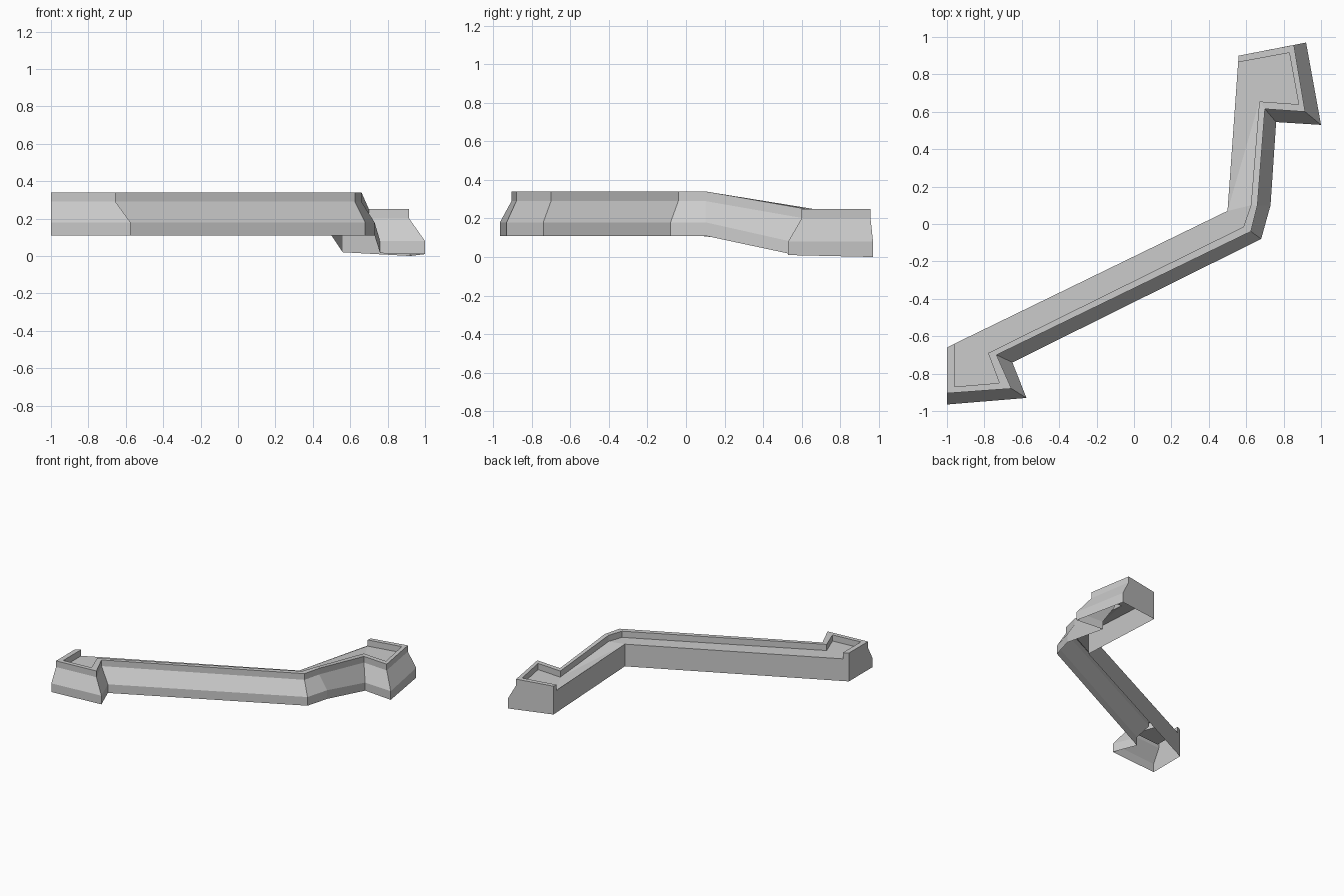
import bpy
import bmesh

cube = bpy.data.objects.get("Cube")
if cube:
    bpy.data.objects.remove(cube, do_unlink=True)

stone = bpy.data.materials.new("grey_stone")
stone.use_nodes = True
GREY = (0.6, 0.6, 0.6, 1)
stone.diffuse_color = GREY
stone.node_tree.nodes["Principled BSDF"].inputs["Base Color"].default_value = GREY

# Plan stations along the outside: foot, top outer edge, parapet inner edge
STATIONS = [
    ((-1, -.66), (-1, -.66), (-.96, -.64)),
    ((-1, -.965), (-1, -.905), (-.96, -.87)),
    ((-.575, -.93), (-.655, -.88), (-.72, -.85)),
    ((-.65, -.74), (-.735, -.70), (-.78, -.69)),
    ((.68, -.08), (.625, -.04), (.585, -.015)),
    ((.73, .1), (.66, .1), (.625, .1)),
    ((.76, .545), (.70, .615), (.67, .655)),
    ((1, .53), (.915, .60), (.88, .64)),
    ((.92, .97), (.855, .957), (.83, .915)),
    ((.56, .9), (.56, .9), (.557, .865)),
]
FOOT, OUTER, INNER = range(3)
HIGH = {"ground": .11, "plinth": .18, "floor": .29, "top": .34}
LOW = {"ground": .01, "plinth": .08, "floor": .20, "top": .25}
GROUND_LOW = {6: .015, 7: .01, 8: 0, 9: .02}


def rail(column, level):
    """Line of points along the wall at one plan edge and one height level."""
    points = []
    for i, station in enumerate(STATIONS):
        z = HIGH[level] if i < 6 else LOW[level]
        if level == "ground":
            z = GROUND_LOW.get(i, z)
        points.append((*station[column], z))
    return points


def build(name, faces):
    """Make a flat-shaded object from faces given as lists of points."""
    bm = bmesh.new()
    for face in faces:
        bm.faces.new([bm.verts.new(p) for p in face])
    bmesh.ops.remove_doubles(bm, verts=bm.verts, dist=0.0001)
    mesh = bpy.data.meshes.new(name)
    bm.to_mesh(mesh)
    bm.free()
    mesh.materials.append(stone)
    obj = bpy.data.objects.new(name, mesh)
    bpy.context.collection.objects.link(obj)
    return obj


def strip(lower, upper):
    """Quads between two lines of points."""
    return [(lower[i], lower[i + 1], upper[i + 1], upper[i])
            for i in range(len(lower) - 1)]


foot = rail(FOOT, "ground")
plinth = rail(FOOT, "plinth")
sill = rail(OUTER, "floor")
crest = rail(OUTER, "top")
lip = rail(INNER, "top")
floor = rail(INNER, "floor")
bend_foot = (.5, .07, HIGH["ground"])
bend = (.5, .07, HIGH["floor"])

# Upright base and sloping face of the outer wall
build("wall_base", strip(foot, plinth))
build("wall_slope", strip(plinth, sill))

# Parapet: outside, top, inside and the two end caps
caps = [(sill[0], crest[0], lip[0], floor[0]),
        (floor[-1], lip[-1], crest[-1], sill[-1])]
build("parapet", strip(sill, crest) + strip(crest, lip) + strip(lip, floor) + caps)

# Walkway: near platform, straight run, bend, ramp and far platform
build("walkway", [floor[:4],
                  (floor[0], floor[3], floor[4], bend),
                  (bend, floor[4], floor[5]),
                  (bend, floor[5], floor[6]),
                  (bend, floor[6], floor[9]),
                  floor[6:]])

# Plain wall behind the walkway; the underside stays open
build("back_wall", strip([foot[-1], bend_foot, foot[0]],
                         [sill[-1], bend, sill[0]]))
